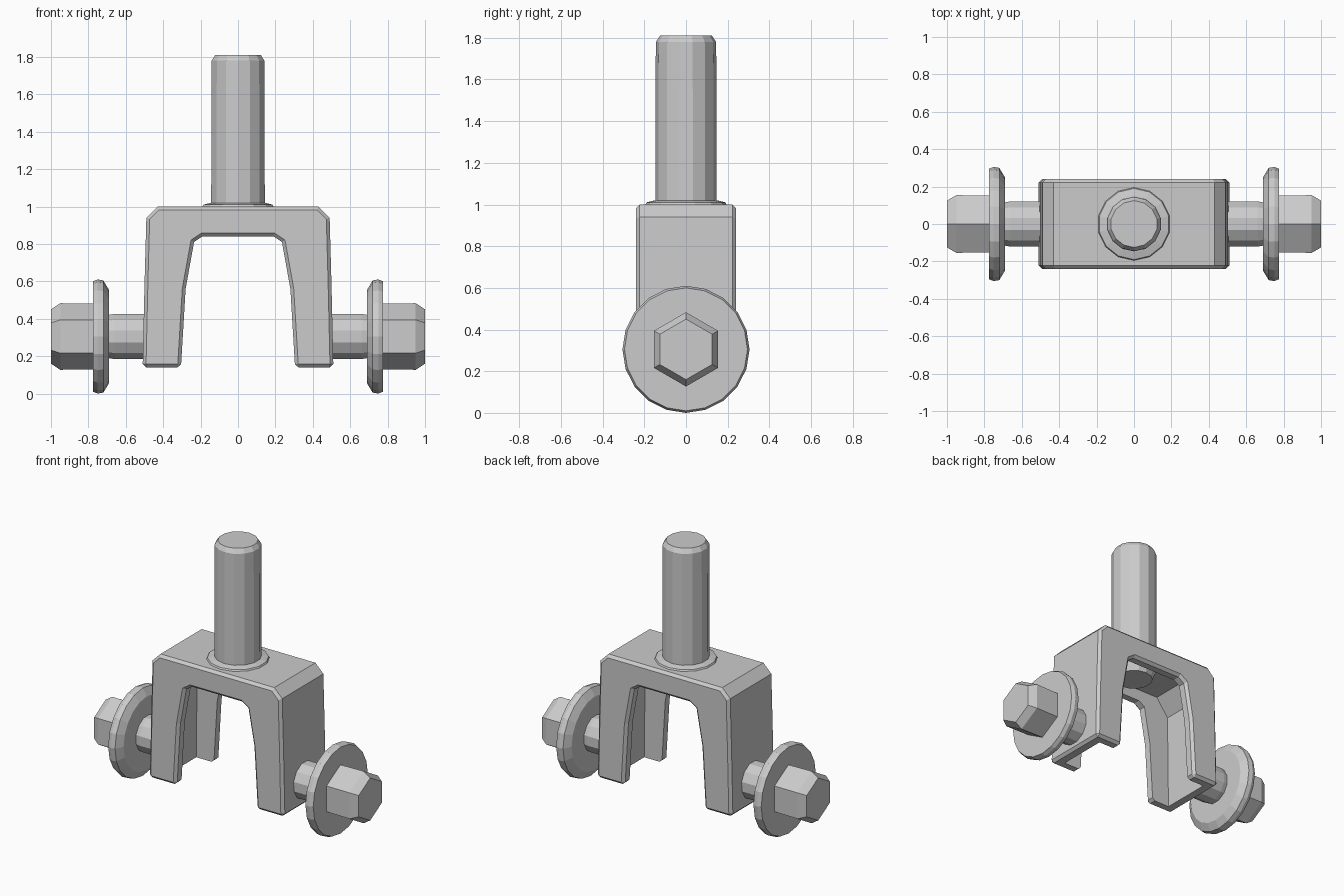
import bpy, bmesh, math
from mathutils import Matrix

if "Cube" in bpy.data.objects:
    bpy.data.objects.remove(bpy.data.objects["Cube"])


def finish(name, bm):
    bmesh.ops.recalc_face_normals(bm, faces=bm.faces)
    me = bpy.data.meshes.new(name)
    bm.to_mesh(me)
    bm.free()
    ob = bpy.data.objects.new(name, me)
    bpy.context.collection.objects.link(ob)
    return ob


def prism(name, half, y):
    """Extrude a symmetric x/z outline (given for x > 0) between -y and y."""
    pts = half + [(-x, z) for x, z in reversed(half)]
    bm = bmesh.new()
    a = [bm.verts.new((x, -y, z)) for x, z in pts]
    b = [bm.verts.new((x, y, z)) for x, z in pts]
    n = len(pts)
    bm.faces.new(a)
    bm.faces.new(b[::-1])
    for i in range(n):
        j = (i + 1) % n
        bm.faces.new((a[i], a[j], b[j], b[i]))
    return finish(name, bm)


def turned(name, rings, sides, matrix=Matrix(), phase=0.0):
    """Faceted solid of revolution along local z from (radius, height) rings."""
    bm = bmesh.new()
    loops = []
    for r, h in rings:
        loops.append([bm.verts.new((r * math.cos(phase + math.tau * i / sides),
                                    r * math.sin(phase + math.tau * i / sides), h))
                      for i in range(sides)])
    for lo, hi in zip(loops, loops[1:]):
        for i in range(sides):
            j = (i + 1) % sides
            bm.faces.new((lo[i], lo[j], hi[j], hi[i]))
    bm.faces.new(loops[0][::-1])
    bm.faces.new(loops[-1])
    bm.transform(matrix)
    return finish(name, bm)


# Hollow fork: outer U outline with a channel cut out of the inside
fork = prism("fork_bracket", [
    (0.19, 0.84), (0.235, 0.81), (0.28, 0.56), (0.305, 0.14),
    (0.51, 0.14), (0.50, 0.58), (0.49, 0.94), (0.43, 1.0)], 0.24)
bev = fork.modifiers.new("edges", 'BEVEL')
bev.width = 0.018
bev.segments = 1
bev.limit_method = 'ANGLE'
bev.angle_limit = math.radians(50)

cutter = prism("channel_cutter", [
    (0.44, 0.0), (0.43, 0.80), (0.34, 0.92)], 0.175)
cutter.hide_render = True
cutter.hide_viewport = True
cut = fork.modifiers.new("channel", 'BOOLEAN')
cut.operation = 'DIFFERENCE'
cut.solver = 'EXACT'
cut.object = cutter

# Upright post with a low collar and a stub under the bridge
turned("post", [(0.12, 0.85), (0.14, 0.9), (0.147, 1.0), (0.145, 1.78), (0.125, 1.81)],
       14, phase=math.pi / 14)
turned("post_collar", [(0.20, 0.99), (0.19, 1.01), (0.15, 1.02)], 14, phase=math.pi / 14)

# Side bolts: shank, washer and hexagonal head
for side, s in (("left", -1), ("right", 1)):
    m = Matrix.Translation((0, 0, 0.305)) @ Matrix.Rotation(s * math.pi / 2, 4, 'Y')
    turned(side + "_bolt_shank", [(0.125, 0.45), (0.125, 0.66), (0.115, 0.72)], 12, m, math.pi / 12)
    turned(side + "_washer", [(0.25, 0.69), (0.30, 0.72), (0.305, 0.75), (0.295, 0.775)], 20, m)
    turned(side + "_bolt_head", [(0.175, 0.76), (0.178, 0.95), (0.145, 1.0)], 6, m)
